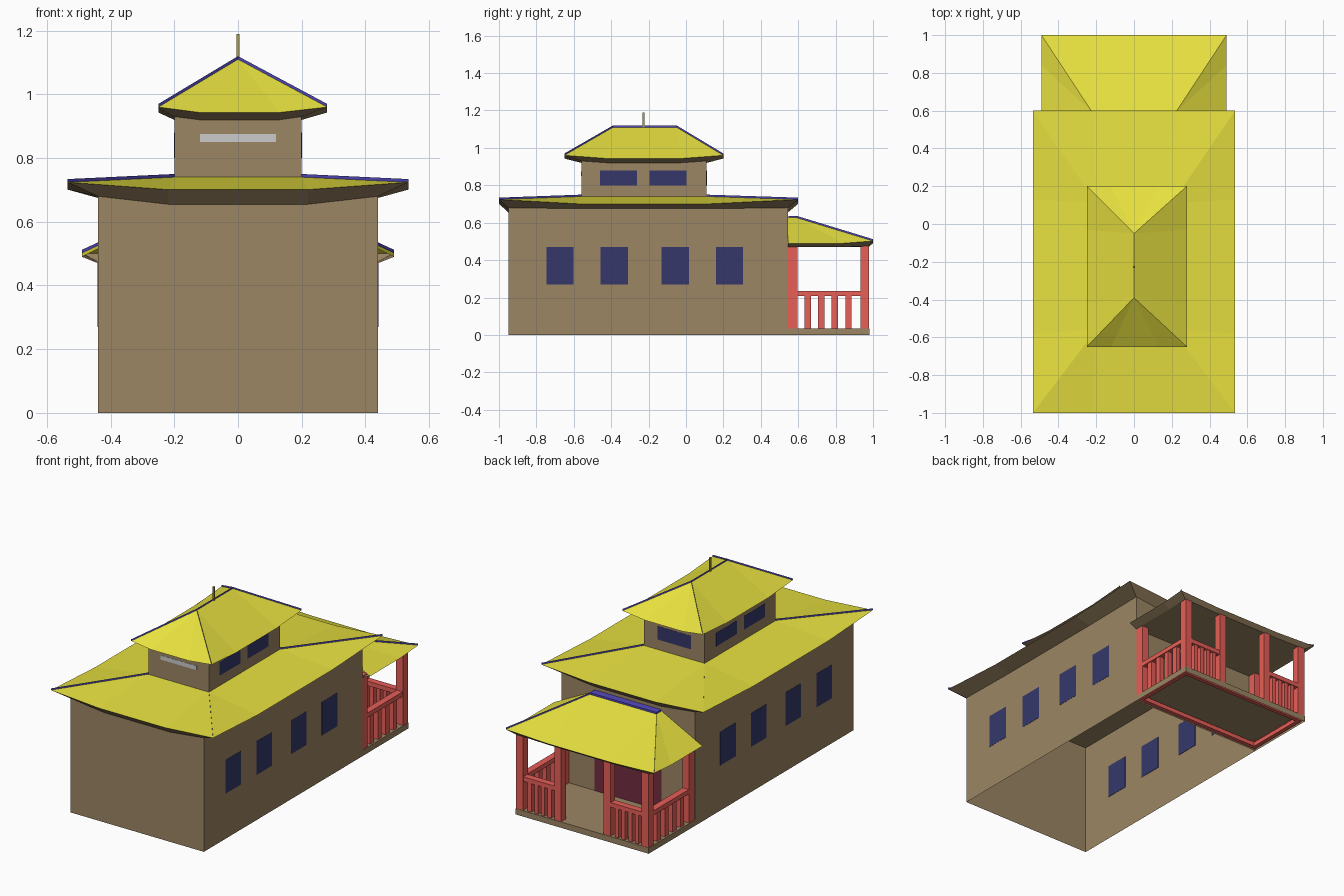
import bpy, bmesh
from mathutils import Vector

if "Cube" in bpy.data.objects:
    bpy.data.objects.remove(bpy.data.objects["Cube"])


def material(name, rgb):
    m = bpy.data.materials.new(name)
    m.diffuse_color = (*rgb, 1)
    m.use_nodes = True
    m.node_tree.nodes["Principled BSDF"].inputs["Base Color"].default_value = m.diffuse_color
    return m


WALL = material("tan_wall", (0.331, 0.236, 0.126))
ROOF = material("yellow_tile", (0.80, 0.75, 0.05))
TRIM = material("blue_trim", (0.09, 0.07, 0.53))
GLASS = material("navy_glass", (0.035, 0.039, 0.142))
RED = material("red_wood", (0.80, 0.112, 0.096))
DOOR = material("maroon_door", (0.17, 0.025, 0.055))
POLE = material("olive_pole", (0.40, 0.34, 0.06))
PALE = material("pale_grey", (0.56, 0.56, 0.55))


def mesh(name, polys, mat):
    """Build an object from a list of polygons given as point lists."""
    bm = bmesh.new()
    for p in polys:
        bm.faces.new([bm.verts.new(v) for v in p])
    bmesh.ops.remove_doubles(bm, verts=bm.verts, dist=1e-5)
    bmesh.ops.recalc_face_normals(bm, faces=bm.faces)
    me = bpy.data.meshes.new(name)
    bm.to_mesh(me)
    bm.free()
    me.materials.append(mat)
    ob = bpy.data.objects.new(name, me)
    bpy.context.collection.objects.link(ob)
    return ob


def box(name, x, y, z, mat, bottom=True):
    lo = [(x[0], y[0], z[0]), (x[1], y[0], z[0]), (x[1], y[1], z[0]), (x[0], y[1], z[0])]
    hi = [(a, b, z[1]) for a, b, _ in lo]
    polys = [hi] + [[lo[i], lo[(i + 1) % 4], hi[(i + 1) % 4], hi[i]] for i in range(4)]
    if bottom:
        polys.append(lo[::-1])
    return mesh(name, polys, mat)


def ring(x, y, mx, my, zf, zb, zm, zs=None):
    """Rectangle with raised corners and two lower points on every side."""
    zs = zs or zm
    return [(x[0], y[0], zf), (mx[0], y[0], zm), (mx[1], y[0], zm),
            (x[1], y[0], zf), (x[1], my[0], zs), (x[1], my[1], zs),
            (x[1], y[1], zb), (mx[1], y[1], zm), (mx[0], y[1], zm),
            (x[0], y[1], zb), (x[0], my[1], zs), (x[0], my[0], zs)]


def roof(name, eave, top, under, hips, sides=range(4), ceiling=False):
    polys = [top] if len(set(top)) == 4 else []
    for k in sides:
        c, m, n, d = (eave[(3 * k + i) % 12] for i in range(4))
        t, u = top[k], top[(k + 1) % 4]
        polys += [[c, m, t], [m, n, u] if t == u else [m, n, u, t], [n, d, u]]
    mesh(name + "_tiles", polys, ROOF)
    # sloping soffit between the eave edge and the wall
    soffit = [[eave[i], eave[(i + 1) % 12], under[(i + 1) % 12], under[i]]
              for k in sides for i in range(3 * k, 3 * k + 3)]
    if ceiling:
        soffit.append(under)
    mesh(name + "_soffit", soffit, WALL)
    # thin upright trim along the hips
    for k in hips:
        fin(name + "_hip_trim", eave[3 * k], top[k])


def fin(name, a, b, h=0.01):
    up = Vector((0, 0, h))
    a, b = Vector(a), Vector(b)
    mesh(name, [[a, b, b + up, a + up]], TRIM)


def rect(x, y, z):
    return [(x[0], y[0], z), (x[1], y[0], z), (x[1], y[1], z), (x[0], y[1], z)]


# Hall and upper storey
BX, BY = (-0.44, 0.44), (-0.95, 0.545)
UX, UY = (-0.2, 0.2), (-0.56, 0.11)
box("hall_walls", BX, BY, (0, 0.68), WALL, bottom=False)
box("upper_walls", UX, UY, (0.70, 0.94), WALL, bottom=False)

# Main roof
mx, my = (-0.22, 0.22), (-0.58, 0.13)
roof("main_roof",
     ring((-0.535, 0.535), (-1, 0.6), mx, my, 0.724, 0.724, 0.701),
     rect(UX, UY, 0.74),
     ring(BX, BY, mx, my, 0.68, 0.68, 0.655, 0.675), range(4))

# Upper roof with ridge and finial
mx, my = (-0.12, 0.13), (-0.42, -0.03)
ra, rb = (0, -0.39, 1.11), (0, -0.05, 1.11)
roof("upper_roof",
     ring((-0.25, 0.28), (-0.65, 0.2), mx, my, 0.96, 0.96, 0.943),
     [ra, ra, rb, rb],
     ring(UX, UY, mx, my, 0.93, 0.93, 0.92), range(4))
fin("upper_ridge_trim", ra, rb)
box("finial", (-0.004, 0.004), (-0.233, -0.222), (1.10, 1.19), POLE)

# Porch roof, open towards the hall
mx, my = (-0.22, 0.22), (0.56, 0.84)
roof("porch_roof",
     ring((-0.49, 0.49), (0.545, 1.0), mx, my, 0.49, 0.502, 0.49),
     rect((-0.22, 0.22), (0.545, 0.59), 0.627),
     ring(BX, (0.545, 0.975), mx, my, 0.47, 0.475, 0.47), (2, 3),
     sides=(1, 2, 3), ceiling=True)
box("porch_ridge_trim", (-0.22, 0.22), (0.548, 0.592), (0.622, 0.637), TRIM)

# Windows, door and front panel
for s in (-1, 1):
    for y in (-0.674, -0.383, -0.057, 0.233):
        box("hall_window", sorted((s * 0.438, s * 0.4412)), (y - 0.073, y + 0.073),
            (0.27, 0.47), GLASS)
    for y in (-0.361, -0.097):
        box("upper_window", sorted((s * 0.198, s * 0.2012)), (y - 0.099, y + 0.099),
            (0.80, 0.88), GLASS)
box("upper_back_window", (-0.11, 0.11), (0.108, 0.1112), (0.80, 0.88), GLASS)
box("upper_front_panel", (-0.12, 0.12), (-0.5612, -0.558), (0.85, 0.875), PALE)
box("door", (-0.22, 0.22), (0.543, 0.547), (0.035, 0.43), DOOR)

# Porch floor with a hollow underside, and a frame below it
box("porch_floor", BX, (0.545, 0.98), (0, 0.035), WALL, bottom=False)
box("floor_frame_back", (-0.43, 0.43), (0.94, 0.965), (0.005, 0.03), RED)
box("floor_frame_front", (-0.43, 0.43), (0.55, 0.575), (0.005, 0.03), RED)

# Posts and railings, mirrored left and right
for s in (-1, 1):
    def part(name, xa, xb, y, z):
        box(name, sorted((s * xa, s * xb)), y, z, RED)

    part("floor_frame_side", 0.405, 0.43, (0.55, 0.965), (0.005, 0.03))
    part("wall_post", 0.392, 0.438, (0.545, 0.595), (0.03, 0.475))
    part("corner_post", 0.392, 0.438, (0.932, 0.978), (0.03, 0.475))
    part("entrance_post", 0.14, 0.185, (0.932, 0.978), (0.03, 0.475))
    part("side_rail", 0.395, 0.435, (0.59, 0.935), (0.208, 0.235))
    part("back_rail", 0.18, 0.395, (0.935, 0.975), (0.208, 0.235))
    for i in range(4):
        y = 0.65 + 0.073 * i
        part("side_baluster", 0.402, 0.43, (y - 0.017, y + 0.017), (0.03, 0.212))
        x = 0.222 + 0.044 * i
        part("back_baluster", x - 0.012, x + 0.012, (0.942, 0.97), (0.03, 0.212))
